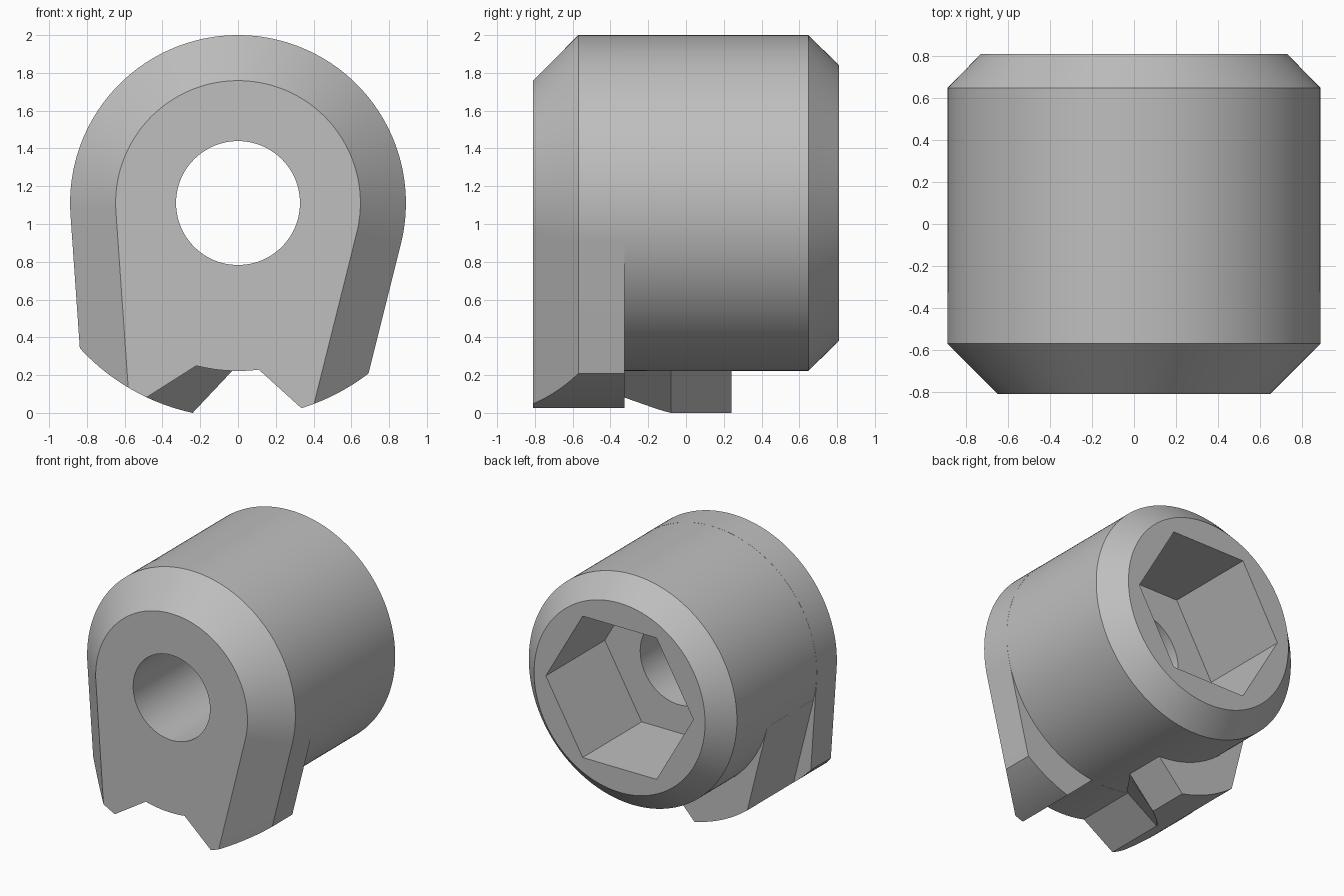
import bpy, bmesh
from math import sin, cos, radians, hypot, pi

if "Cube" in bpy.data.objects:
    bpy.data.objects.remove(bpy.data.objects["Cube"])

AXIS_Z = 1.111                     # height of the bore axis
R = 0.889                          # body radius
R_SKIRT = hypot(AXIS_Z, 0.24)      # radius of the lug tips

grey = bpy.data.materials.new("plain_grey")
grey.use_nodes = True
grey.diffuse_color = (0.52, 0.52, 0.52, 1)
grey.node_tree.nodes["Principled BSDF"].inputs["Base Color"].default_value = (0.52, 0.52, 0.52, 1)


def loft(name, sections):
    """Closed solid through (y, [(x, z), ...]) sections."""
    bm = bmesh.new()
    rings = [[bm.verts.new((x, y, z)) for x, z in pts] for y, pts in sections]
    n = len(rings[0])
    for a, b in zip(rings, rings[1:]):
        for i in range(n):
            j = (i + 1) % n
            bm.faces.new((a[i], a[j], b[j], b[i]))
    bm.faces.new(rings[0])
    bm.faces.new(rings[-1])
    bmesh.ops.recalc_face_normals(bm, faces=bm.faces)
    mesh = bpy.data.meshes.new(name)
    bm.to_mesh(mesh)
    bm.free()
    mesh.materials.append(grey)
    ob = bpy.data.objects.new(name, mesh)
    bpy.context.collection.objects.link(ob)
    return ob


def polar(r, deg):
    return (r * cos(radians(deg)), AXIS_Z + r * sin(radians(deg)))


def circle(r, n=180):
    return [polar(r, 360 * i / n) for i in range(n)]


def along(a, b, t):
    return (a[0] + (b[0] - a[0]) * t, a[1] + (b[1] - a[1]) * t)


def combine(target, other, operation):
    bpy.context.view_layer.objects.active = target
    mod = target.modifiers.new(operation.lower(), 'BOOLEAN')
    mod.operation = operation
    mod.solver = 'EXACT'
    mod.object = other
    bpy.ops.object.modifier_apply(modifier=mod.name)
    bpy.data.objects.remove(other)


def trim_to_skirt(ob):
    combine(ob, loft("skirt_trim", [(-1, circle(R_SKIRT)), (1, circle(R_SKIRT))]), 'INTERSECT')


def shield(r):
    """Round top with two tangent sides, steeper on the left of the page."""
    arc = [polar(r, a) for a in range(-14, 185, 2)]
    length = 1.6
    t0, t1 = radians(-14), radians(184)
    low_right = (arc[0][0] + length * sin(t0), arc[0][1] - length * cos(t0))
    low_left = (arc[-1][0] - length * sin(t1), arc[-1][1] + length * cos(t1))
    return arc + [low_left, low_right]


# Inner walls of the lugs: (top, bottom)
lug_wall = ((-0.22, 0.25), (-0.48, 0.085))
tooth_wall = ((-0.03, 0.223), (-0.24, 0.0))
right_wall = ((0.11, 0.229), (0.33, 0.03))

# Chamfered front plate with its two lugs
body = loft("socket_body", [(-0.81, shield(0.648)), (-0.57, shield(R)), (-0.325, shield(R))])
trim_to_skirt(body)
slot = [polar(R, a) for a in range(256, 277, 2)]
slot = [lug_wall[0]] + slot + [right_wall[0], along(*right_wall, 2), along(*lug_wall, 2)]
combine(body, loft("slot_cutter", [(-1, slot), (0, slot)]), 'DIFFERENCE')


# Offset tooth running back from one lug
def tooth_section(wall):
    top = polar(R, 194)
    t = radians(194)
    low = (top[0] - 0.8 * sin(t), top[1] + 0.8 * cos(t))
    return [along(*wall, -0.15), (-0.3, 0.8), top, low, along(*wall, 1.25)]


tooth = loft("tooth", [(-0.33, tooth_section(lug_wall)), (-0.08, tooth_section(tooth_wall)),
                       (0.24, tooth_section(tooth_wall))])
trim_to_skirt(tooth)
combine(body, tooth, 'UNION')

# Round barrel with chamfered back
barrel = loft("barrel", [(-0.4, circle(R - 0.0007)), (0.648, circle(R - 0.0007)), (0.81, circle(0.73))])
combine(body, barrel, 'UNION')

# Hexagonal pocket and through bore
combine(body, loft("hex_cutter", [(0.09, circle(0.63, 6)), (1, circle(0.63, 6))]), 'DIFFERENCE')
combine(body, loft("bore_cutter", [(-1, circle(0.328, 96)), (0.5, circle(0.328, 96))]), 'DIFFERENCE')

# Smooth round walls, crisp edges
bpy.ops.object.select_all(action='DESELECT')
body.select_set(True)
bpy.context.view_layer.objects.active = body
bpy.ops.object.shade_smooth_by_angle(angle=radians(20))
